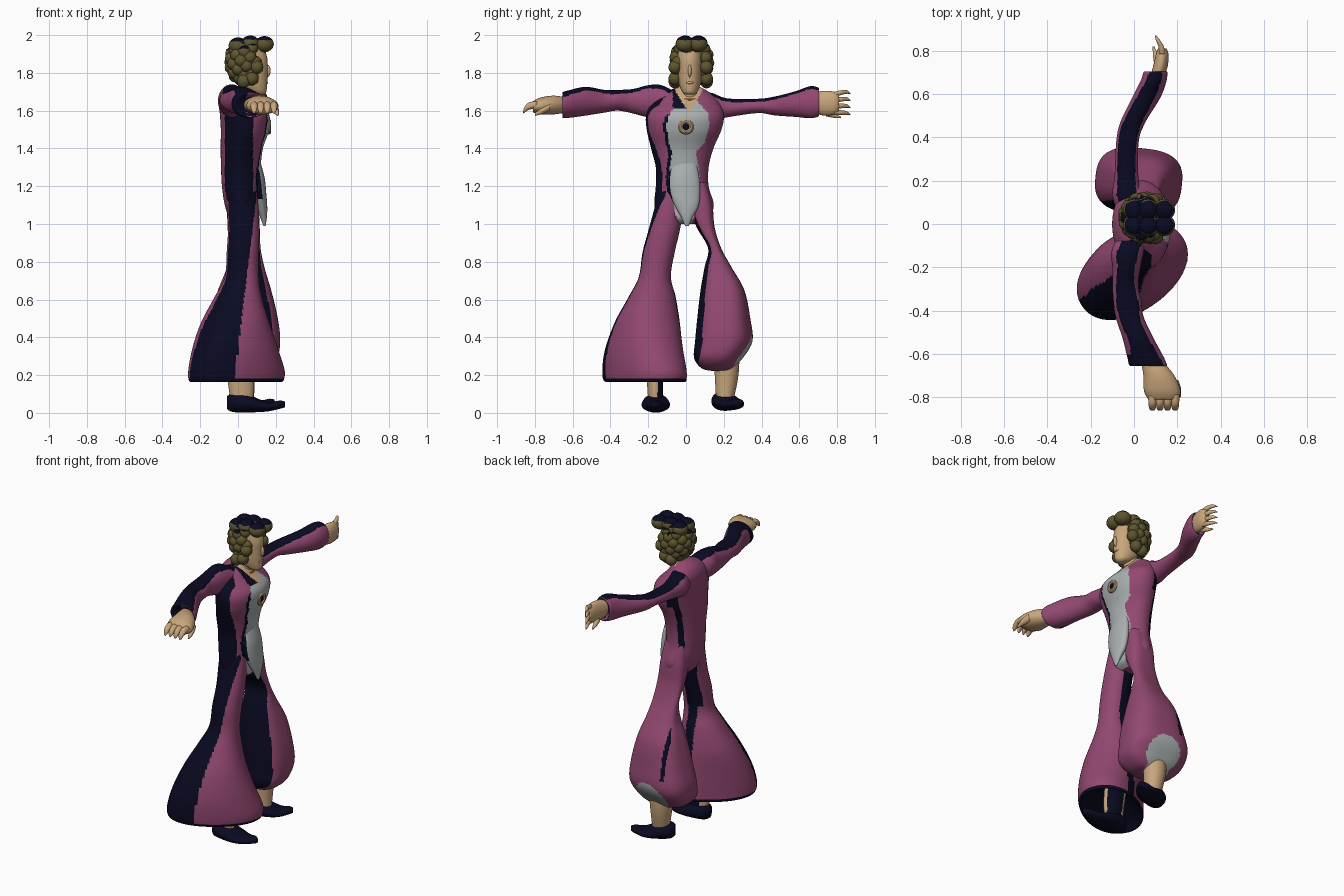
import bpy, bmesh, math
from mathutils import Vector, Matrix

COLOURS = {
    "plum cloth": (0.29, 0.065, 0.165), "navy cloth": (0.003, 0.003, 0.016),
    "skin": (0.58, 0.38, 0.20), "grey shirt": (0.40, 0.43, 0.43),
    "olive hair": (0.11, 0.09, 0.028), "gold": (0.42, 0.20, 0.05),
}
MATS = {}
for label, c in COLOURS.items():
    MATS[label] = bpy.data.materials.new(label)
    MATS[label].diffuse_color = (*c, 1)
PLUM, NAVY, SKIN, GREY, HAIR, GOLD = COLOURS


def finish(name, bm, rule):
    """Colour faces by a rule (or one colour), smooth and link."""
    bmesh.ops.recalc_face_normals(bm, faces=bm.faces)
    bm.normal_update()
    used = []
    for f in bm.faces:
        c = rule(f.calc_center_median(), f.normal) if callable(rule) else rule
        if c not in used:
            used.append(c)
        f.material_index = used.index(c)
        f.smooth = True
    mesh = bpy.data.meshes.new(name)
    bm.to_mesh(mesh)
    bm.free()
    for c in used:
        mesh.materials.append(MATS[c])
    ob = bpy.data.objects.new(name, mesh)
    bpy.context.collection.objects.link(ob)
    return ob


def smooth_rings(rings, step):
    """Catmull-Rom interpolation between cross-sections."""
    r = [list(q) + [0] * (6 - len(q)) for q in rings]
    out = []
    for i in range(len(r) - 1):
        p0, p1, p2, p3 = r[max(i - 1, 0)], r[i], r[i + 1], r[min(i + 2, len(r) - 1)]
        for k in range(step):
            t = k / step
            out.append([0.5 * (2 * b + (c - a) * t + (2 * a - 5 * b + 4 * c - d) * t * t
                               + (3 * b - a - 3 * c + d) * t ** 3)
                        for a, b, c, d in zip(p0, p1, p2, p3)])
    return out + [r[-1]]


def sweep(name, rings, rule, axis="z", n=40, step=8, power=2.0):
    """Loft (super)ellipses (x, y, z, half width, half depth, turn) along an axis."""
    U, V = {"z": ((1, 0, 0), (0, 1, 0)), "y": ((1, 0, 0), (0, 0, 1)),
            "x": ((0, 1, 0), (0, 0, 1))}[axis]
    U, V = Vector(U), Vector(V)
    bm = bmesh.new()
    loops = []
    for x, y, z, a, b, rot in smooth_rings(rings, step):
        c, s = math.cos(math.radians(rot)), math.sin(math.radians(rot))
        loop = []
        for i in range(n):
            t = 2 * math.pi * (i + .5) / n
            ct, st = math.cos(t), math.sin(t)
            u = a * math.copysign(abs(ct) ** (2 / power), ct)
            v = b * math.copysign(abs(st) ** (2 / power), st)
            loop.append(bm.verts.new(Vector((x, y, z)) + U * (u * c - v * s) + V * (u * s + v * c)))
        loops.append(loop)
    for A, B in zip(loops, loops[1:]):
        for i in range(n):
            bm.faces.new((A[i], A[(i + 1) % n], B[(i + 1) % n], B[i]))
    bm.faces.new(loops[0][::-1])
    bm.faces.new(loops[-1])
    return finish(name, bm, rule)


def ball(bm, pos, size, sub=2):
    bmesh.ops.create_icosphere(bm, subdivisions=sub, radius=1,
                               matrix=Matrix.Translation(pos) @ Matrix.Diagonal((*size, 1)))


# ---- Coat body: open shirt front between lapels, side stripes, V neck
LAPEL = [(1.0, -.04, .03), (1.12, -.075, .07), (1.25, -.09, .075), (1.38, -.075, .05),
         (1.43, -.09, .1), (1.52, -.105, .125), (1.59, -.085, .115), (1.64, -.04, .07), (1.8, -.03, .05)]


def lapel(z):
    for (z0, a0, b0), (z1, a1, b1) in zip(LAPEL, LAPEL[1:]):
        if z0 <= z <= z1:
            t = (z - z0) / (z1 - z0)
            return a0 + (a1 - a0) * t, b0 + (b1 - b0) * t
    return 0, 0


def body_rule(p, n):
    if n.x > 0.2:
        lo, hi = lapel(p.z)
        if p.z > 1.59 and abs(p.y - .015) < (p.z - 1.585) * 0.6:
            return SKIN
        if p.z > 1.61 and -.07 < p.y < 0:
            return NAVY
        if p.z < 1.65 and lo < p.y < hi:
            return GREY
        if 1.1 < p.z < 1.58 and lo - 0.018 < p.y <= lo or p.z < 1.12 and 0.06 < p.y < 0.11:
            return NAVY
    if n.y < -0.4 and -0.07 < p.x < 0.08:
        return NAVY
    if n.y > 0.6 and -0.05 < p.x < (0.01 if p.z > 1.48 else -0.022):
        return NAVY
    return PLUM


sweep("coat_body", [
    (.03, -.01, 1.0, .04, .08), (.03, -.01, 1.03, .075, .13), (.02, -.01, 1.1, .09, .157),
    (.015, -.02, 1.2, .1, .14), (.015, -.02, 1.3, .105, .14), (.02, -.02, 1.4, .112, .165),
    (.037, -.01, 1.5, .128, .198), (.034, -.005, 1.58, .13, .205), (.0, 0, 1.65, .1, .17),
    (-.01, .01, 1.7, .07, .11), (0, .015, 1.73, .04, .05)], body_rule, n=120, step=14)
sweep("shirt_tail", [(.09, -.01, 1.36, .02, .055), (.105, -.01, 1.25, .035, .08),
                     (.115, -.005, 1.16, .035, .08), (.125, .005, 1.09, .03, .06),
                     (.135, .005, 1.035, .018, .03), (.14, .005, .99, .006, .01)],
      lambda p, n: NAVY if n.y < -0.75 and p.z > 1.13 else GREY)


# ---- Flared trouser legs
def right_leg_rule(p, n):
    if n.z < -0.35 and p.z < 0.32 or p.z < 0.182:
        return NAVY
    if n.y < -0.4 and p.x < 0.12 * p.z - 0.04:
        return NAVY
    if n.y > 0.6 and (n.x < 0.2 and p.z > 0.75 or -0.02 < p.x < 0.04):
        return NAVY
    return PLUM


def left_leg_rule(p, n):
    if (p - Vector((.03, .3, .31))).length < 0.11 or (p - Vector((.02, .22, .25))).length < 0.08:
        return GREY
    if n.y < -0.7 and p.x < 0.19 or n.y > 0.5 and -0.08 < p.x < -0.055 and p.z > 0.45:
        return NAVY
    return PLUM


sweep("right_trouser_leg", [
    (.02, -.08, 1.22, .07, .055), (.025, -.088, 1.1, .083, .075), (.03, -.115, .97, .083, .083),
    (.025, -.145, .85, .085, .085), (.02, -.165, .72, .09, .085), (.0, -.18, .61, .125, .125, 15),
    (-.015, -.205, .48, .18, .165, 28), (-.015, -.222, .34, .24, .18, 34),
    (-.008, -.22, .22, .28, .18, 35), (-.01, -.215, .165, .268, .172, 35), (-.005, -.2, .2, .23, .14, 33),
    (0, -.19, .27, .1, .08, 28)], right_leg_rule, n=96, step=12, power=2.15)
sweep("left_trouser_leg", [
    (.02, .06, 1.22, .07, .05), (.025, .075, 1.1, .083, .065), (.03, .105, .98, .085, .047),
    (.035, .152, .87, .085, .035), (.04, .17, .77, .1, .072), (.035, .193, .65, .14, .115, -3),
    (.03, .2, .5, .18, .138, -5), (.022, .2, .38, .2, .148, -6), (.02, .172, .29, .185, .125, -6),
    (.02, .165, .235, .12, .08), (.02, .18, .22, .03, .02)], left_leg_rule, n=96, step=12, power=2.8)


# ---- Sleeves with dark upper side and dark cuff opening
def sleeve_rule(p, n):
    if abs(n.y) > 0.9 or n.z > 0.68 or (p.y < -.6 and p.x < .02 + .6 * (-.6 - p.y)):
        return NAVY
    return PLUM


sweep("right_sleeve", [
    (0, -.04, 1.63, .07, .06), (-.03, -.13, 1.65, .075, .085), (-.035, -.2, 1.65, .065, .085),
    (-.04, -.28, 1.65, .06, .065), (-.03, -.36, 1.655, .065, .055), (-.02, -.43, 1.65, .065, .06),
    (.02, -.53, 1.65, .072, .076), (.055, -.62, 1.635, .085, .073), (.067, -.655, 1.63, .085, .066),
    (.075, -.635, 1.63, .055, .045)], sleeve_rule, "y", 64)
sweep("left_sleeve", [
    (0, .04, 1.62, .07, .07), (-.03, .13, 1.62, .07, .075), (-.035, .22, 1.615, .055, .05),
    (-.03, .38, 1.625, .052, .038), (-.005, .47, 1.625, .058, .05), (.055, .58, 1.635, .065, .068),
    (.09, .66, 1.645, .06, .085), (.1, .705, 1.645, .052, .072), (.1, .68, 1.645, .03, .045)],
    sleeve_rule, "y", 64)

# ---- Hands and fingers
sweep("right_palm", [(.08, -.63, 1.63, .05, .04), (.115, -.7, 1.63, .072, .05),
                     (.13, -.77, 1.625, .085, .045), (.135, -.81, 1.62, .07, .03)], SKIN, "y", 24, 4)
sweep("left_palm", [(.1, .66, 1.645, .03, .045), (.12, .72, 1.64, .034, .065),
                    (.13, .78, 1.64, .03, .062), (.13, .81, 1.64, .02, .045)], SKIN, "y", 24, 4)
for i in range(4):
    x = .085 + .035 * i
    sweep(f"right_finger_{i + 1}", [(x, -.79, 1.63, .02, .02), (x, -.83, 1.625, .019, .02),
                                    (x, -.855, 1.605, .014, .016), (x, -.862, 1.59, .004, .006)],
          SKIN, "y", 12, 4)
    z = 1.595 + .03 * i
    sweep(f"left_finger_{i + 1}", [(.13, .785, z, .015, .016), (.125, .82, z + .005 * (i - 1), .013, .013),
                                   (.11, .85, z + .007 * (i - 1), .01, .01),
                                   (.1, .87, z + .007 * (i - 1) - .008, .003, .003)], SKIN, "y", 12, 4)
sweep("right_thumb", [(.18, -.72, 1.62, .025, .02), (.2, -.76, 1.6, .018, .018),
                      (.21, -.8, 1.58, .006, .008)], SKIN, "y", 12, 4)
sweep("left_thumb", [(.11, .74, 1.59, .018, .02), (.1, .78, 1.575, .013, .013),
                     (.09, .82, 1.565, .004, .004)], SKIN, "y", 12, 4)

# ---- Neck, face and jewellery
sweep("neck", [(.04, .01, 1.56, .07, .06), (.03, .015, 1.64, .05, .048), (.04, .02, 1.7, .045, .042),
               (.05, .02, 1.78, .045, .042)], SKIN)
sweep("head", [(.12, .02, 1.685, .015, .02), (.1, .02, 1.7, .05, .04), (.075, .02, 1.745, .08, .058),
               (.067, .02, 1.82, .09, .066), (.062, .02, 1.88, .093, .068), (.055, .02, 1.94, .075, .06),
               (.05, .02, 1.965, .03, .02)], SKIN)
bm = bmesh.new()
ball(bm, (.155, .02, 1.81), (.018, .01, .035))
ball(bm, (.15, .02, 1.748), (.01, .02, .007))
finish("nose_and_lips", bm, SKIN)


def ring(name, pos, big, small, tilt, mat):
    bpy.ops.mesh.primitive_torus_add(location=pos, rotation=(0, tilt, 0), major_radius=big,
                                     minor_radius=small, major_segments=32, minor_segments=10)
    ob = bpy.context.object
    ob.name = name
    ob.data.materials.append(MATS[mat])
    bpy.ops.object.shade_smooth_by_angle()


ring("choker", (.035, .015, 1.665), .052, .01, 0.15, GOLD)
ring("pendant_ring", (.163, 0, 1.515), .028, .013, math.pi / 2, SKIN)
bm = bmesh.new()
ball(bm, (.165, 0, 1.515), (.01, .02, .02))
finish("pendant_stone", bm, NAVY)

# ---- Curly hair: curls over the skull sides and back, broad lobes on the crown
bm = bmesh.new()
ball(bm, (.035, .03, 1.87), (.09, .1, .11), 3)
N = 60
for i in range(N):
    h = 1 - 2 * (i + .5) / N
    r, t = math.sqrt(1 - h * h), i * 2.39996
    dx, dy = r * math.cos(t), r * math.sin(t)
    if (dx > 0.3 and h < 0.5 and abs(dy) < 0.75) or not -0.9 < h < 0.8:
        continue
    ball(bm, (.045 + .085 * dx, .03 + .086 * dy, 1.86 + .105 * h), (.036, .036, .036))
for side in (-1, 1):
    for x, z in ((.0, 1.945), (.065, 1.955), (.14, 1.952)):
        ball(bm, (x, .03 + side * .035, z), (.05, .05, .043), 3)
    for x, z in ((.075, 1.77), (.1, 1.83), (.03, 1.755)):
        ball(bm, (x, .025 + side * .083, z), (.036, .036, .038))
finish("curly_hair", bm, lambda p, n: NAVY if n.z > 0.55 and p.z > 1.92 else HAIR)

# ---- Lower legs and pointed shoes
sweep("right_ankle", [(.0, -.165, .3, .075, .045), (.015, -.165, .17, .07, .042),
                      (.02, -.16, .06, .06, .04)],
      lambda p, n: NAVY if p.y > -.15 and n.y > 0.4 and n.x > -.3 else SKIN)
sweep("left_ankle", [(.025, .215, .36, .08, .07), (.025, .215, .2, .065, .063),
                     (.035, .205, .06, .05, .045)], SKIN)
shoe = [(-.058, 0, .06, .02, .035), (-.03, 0, .058, .055, .048), (.03, 0, .056, .07, .05),
        (.09, 0, .046, .075, .038), (.16, 0, .038, .06, .025), (.22, 0, .048, .035, .022),
        (.248, 0, .05, .01, .016)]
for name, y, turn, lift, reach in (("right_shoe", -.16, 0, 0, 1), ("left_shoe", .195, 25, .01, .85)):
    ob = sweep(name, shoe, NAVY, "x", 28, 5)
    ob.rotation_euler.z = math.radians(turn)
    ob.scale = (reach, 1, 1)
    ob.location = (0, y, lift - .005)
